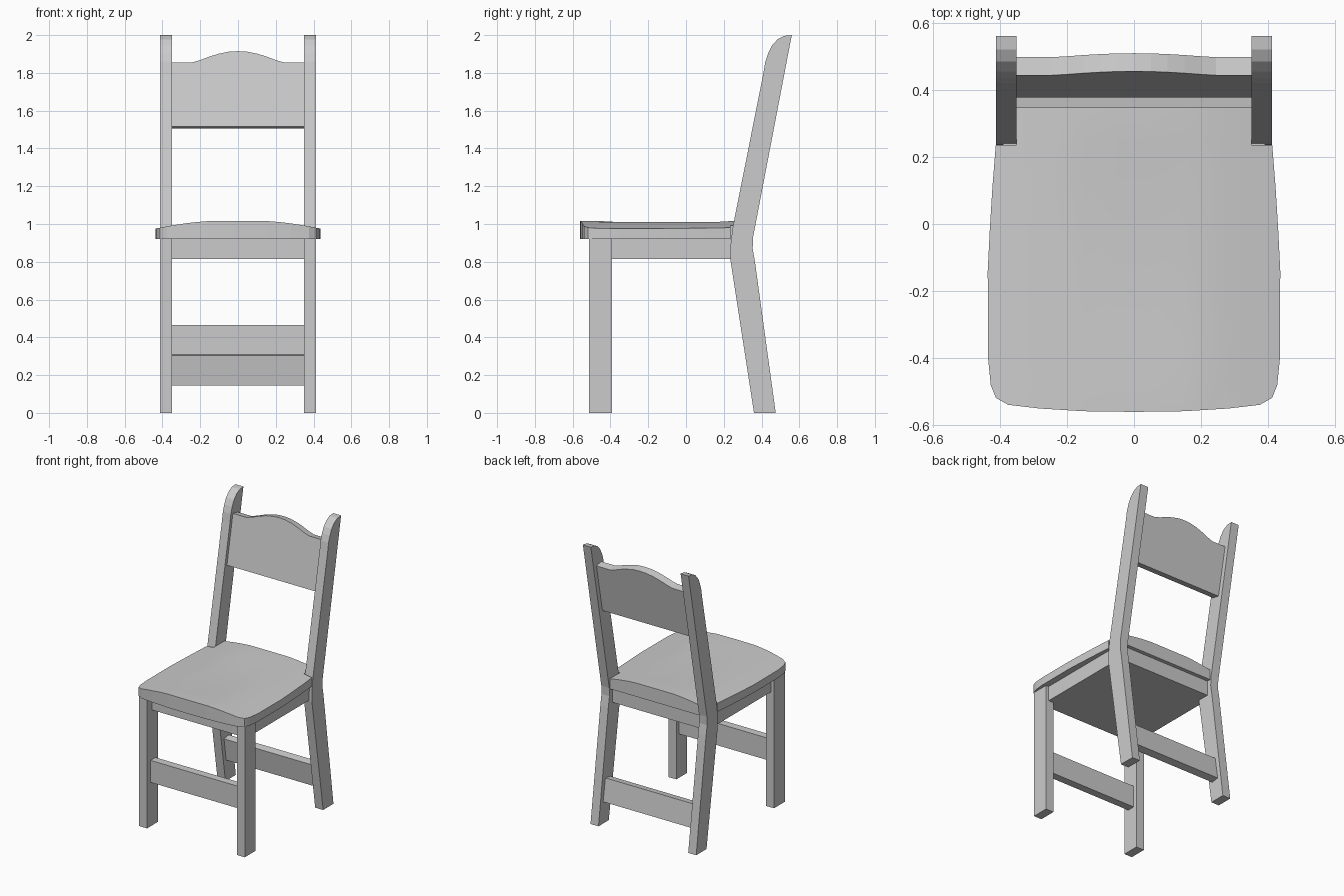
import bpy, bmesh, math
from mathutils import Vector

if "Cube" in bpy.data.objects:
    bpy.data.objects.remove(bpy.data.objects["Cube"])


def finish(name, bm):
    bmesh.ops.recalc_face_normals(bm, faces=bm.faces[:])
    me = bpy.data.meshes.new(name)
    bm.to_mesh(me)
    bm.free()
    ob = bpy.data.objects.new(name, me)
    bpy.context.collection.objects.link(ob)
    return ob


def prism(points, move):
    """Face through 3D points, extruded along a vector."""
    bm = bmesh.new()
    face = bm.faces.new([bm.verts.new(p) for p in points])
    new = bmesh.ops.extrude_face_region(bm, geom=[face])["geom"]
    verts = [v for v in new if isinstance(v, bmesh.types.BMVert)]
    bmesh.ops.translate(bm, verts=verts, vec=Vector(move))
    return bm


def side_profile(name, yz, x0, x1):
    return finish(name, prism([(x0, y, z) for y, z in yz], (x1 - x0, 0, 0)))


def rect(y0, y1, z0, z1):
    return [(y0, z0), (y1, z0), (y1, z1), (y0, z1)]


# Legs: straight front legs and bent back posts with rounded tops
post = [(0.36, 0), (0.475, 0), (0.365, 0.80), (0.353, 0.87), (0.355, 0.93),
        (0.56, 2.0), (0.52, 1.996), (0.485, 1.978), (0.455, 1.945),
        (0.435, 1.905), (0.42, 1.86), (0.41, 1.80), (0.247, 0.98),
        (0.237, 0.90), (0.235, 0.81)]
for s, side in ((-1, "left"), (1, "right")):
    side_profile("front_leg_" + side, rect(-0.513, -0.392, 0, 0.92), s * 0.35, s * 0.412)
    side_profile("back_post_" + side, post, s * 0.35, s * 0.412)

# Frame under the seat and the two stretchers
side_profile("seat_frame", rect(-0.46, 0.32, 0.815, 0.92), -0.39, 0.39)
side_profile("front_stretcher", rect(-0.475, -0.42, 0.31, 0.465), -0.353, 0.353)
side_profile("back_stretcher", [(0.368, 0.145), (0.423, 0.153), (0.398, 0.312), (0.344, 0.304)],
             -0.353, 0.353)

# Backrest: arched board leaning with the posts
lean = 0.195
arch = [(0.353, 1.855), (0.245, 1.855), (0.20, 1.868), (0.15, 1.887),
        (0.10, 1.902), (0.05, 1.912)]
outline = ([(-0.353, 1.515), (0.353, 1.515)] + arch + [(0, 1.915)]
           + [(-x, z) for x, z in reversed(arch)])
finish("backrest", prism([(x, 0.377 + lean * (z - 1.515), z) for x, z in outline],
                         (0, 0.054, -0.054 * lean)))

# Seat: rounded outline notched around the posts, crowned and lightly dished
half = [(0.15, -0.558), (0.28, -0.550), (0.375, -0.539), (0.412, -0.518),
        (0.427, -0.48), (0.435, -0.40), (0.436, -0.14), (0.43, -0.02),
        (0.422, 0.11), (0.412, 0.235), (0.35, 0.235), (0.35, 0.347)]
ring = [(0, -0.56)] + half + [(-x, y) for x, y in reversed(half)]
bm = prism([(x, y, 0.92) for x, y in ring], (0, 0, 0.09))
cuts = [((x, 0, 0), (1, 0, 0)) for x in (-0.34, -0.28, -0.22, -0.15, -0.05, 0.05, 0.15, 0.22, 0.28, 0.34)]
cuts += [((0, y, 0), (0, 1, 0)) for y in (-0.46, -0.36, 0.15, 0.25)]
for co, no in cuts:
    bmesh.ops.bisect_plane(bm, geom=bm.verts[:] + bm.edges[:] + bm.faces[:],
                           plane_co=co, plane_no=no)
for v in bm.verts:
    if v.co.z > 0.95:
        x = abs(v.co.x)
        v.co.z = 1.016 - 0.04 * (max(0, x - 0.14) / 0.295) ** 1.5
        if x < 0.2 and -0.37 < v.co.y < 0.16:
            v.co.z -= 0.006
seat = finish("seat", bm)

# Soft shading on the gentle seat curve only
bpy.context.view_layer.objects.active = seat
seat.select_set(True)
bpy.ops.object.shade_smooth_by_angle(angle=math.radians(20))
